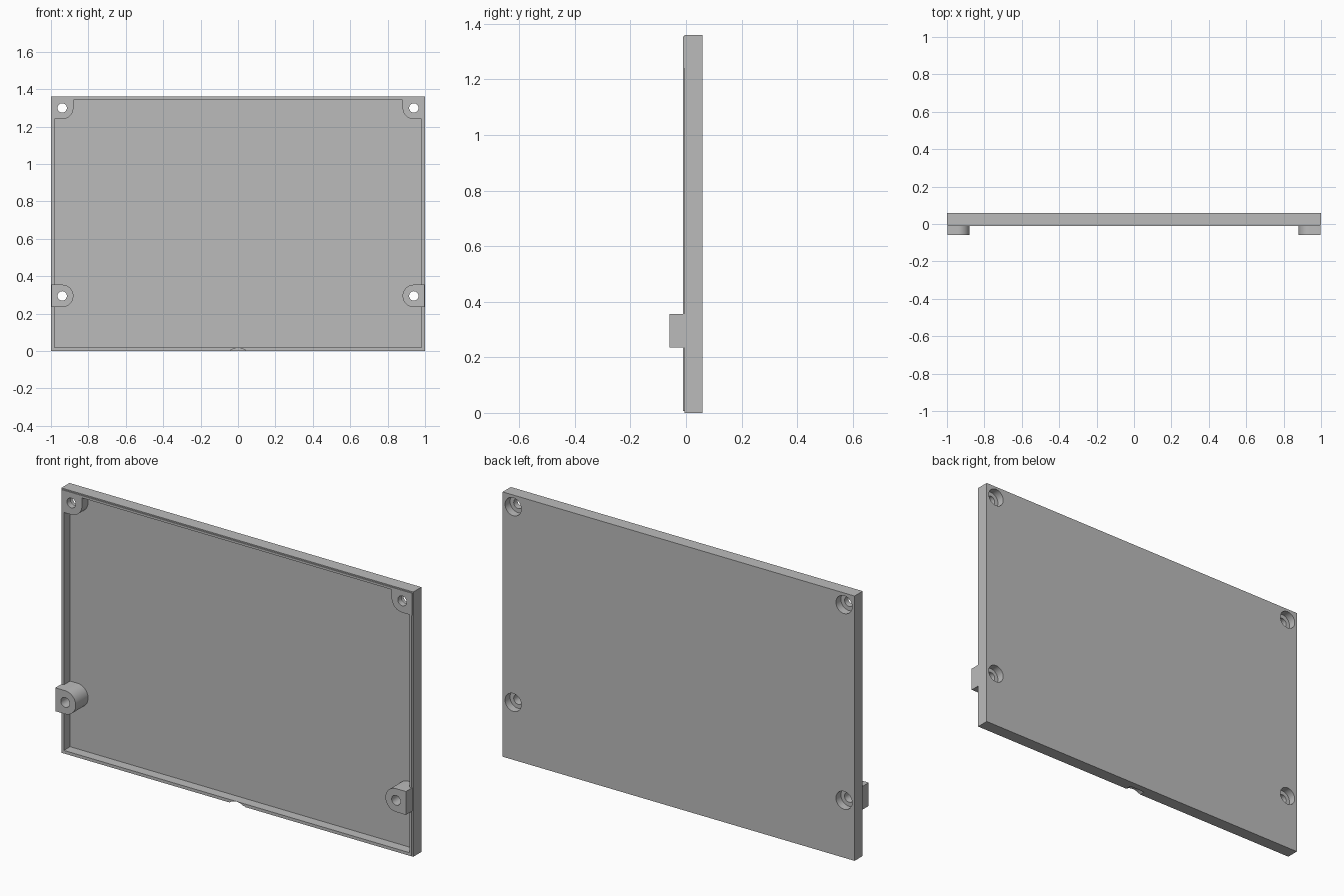
import bpy, bmesh, math

old = bpy.data.objects.get("Cube")
if old:
    bpy.data.objects.remove(old, do_unlink=True)

W, H = 1.0, 1.36            # half width, full height
FRONT, BACK, FLOOR = -0.01, 0.06, 0.04
WALL = 0.018
HOLE_X, LOW_Z, HIGH_Z, BOSS_R = 0.94, 0.295, 1.30, 0.06

grey = bpy.data.materials.new("plain_grey")
grey.use_nodes = True
colour = (0.5, 0.5, 0.5, 1)
grey.diffuse_color = colour
grey.node_tree.nodes["Principled BSDF"].inputs["Base Color"].default_value = colour


def prism(name, outline, y0, y1):
    """Extrude an x-z outline from y0 to y1."""
    bm = bmesh.new()
    face = bm.faces.new([bm.verts.new((x, y0, z)) for x, z in outline])
    new = bmesh.ops.extrude_face_region(bm, geom=[face])["geom"]
    bmesh.ops.translate(bm, vec=(0, y1 - y0, 0),
                        verts=[v for v in new if isinstance(v, bmesh.types.BMVert)])
    bmesh.ops.recalc_face_normals(bm, faces=bm.faces)
    mesh = bpy.data.meshes.new(name)
    bm.to_mesh(mesh)
    bm.free()
    mesh.materials.append(grey)
    obj = bpy.data.objects.new(name, mesh)
    bpy.context.collection.objects.link(obj)
    return obj


def rect(x0, x1, z0, z1):
    return [(x0, z0), (x1, z0), (x1, z1), (x0, z1)]


def arc(cx, cz, r, a0, a1, n):
    angles = [math.radians(a0 + (a1 - a0) * i / n) for i in range(n + 1)]
    return [(cx + r * math.cos(a), cz + r * math.sin(a)) for a in angles]


def circle(cx, cz, r):
    return arc(cx, cz, r, 0, 360, 40)[:-1]


def combine(target, tool, operation):
    bpy.context.view_layer.objects.active = target
    mod = target.modifiers.new(operation, 'BOOLEAN')
    mod.operation, mod.solver, mod.object = operation, 'EXACT', tool
    bpy.ops.object.modifier_apply(modifier=mod.name)
    bpy.data.objects.remove(tool, do_unlink=True)


# Shallow tray with a fine stepped lip around the open side
tray = prism("cover_panel", rect(-W, W, 0, H), FRONT + 0.004, BACK)
lip = 0.006
combine(tray, prism("lip", rect(-W + lip, W - lip, lip, H - lip), FRONT, BACK - 0.02), 'UNION')
combine(tray, prism("recess", rect(-W + WALL, W - WALL, WALL, H - WALL), -0.1, FLOOR), 'DIFFERENCE')

# Screw bosses: rounded corner pads above, tall D-shaped posts below
edge = W - 0.004
for s in (-1, 1):
    corner = [(edge, H - lip), (edge, HIGH_Z - BOSS_R)]
    corner += arc(HOLE_X, HIGH_Z, BOSS_R, 270, 180, 12) + [(HOLE_X - BOSS_R, H - lip)]
    post = [(edge, LOW_Z + BOSS_R)] + arc(HOLE_X, LOW_Z, BOSS_R, 90, 270, 24)
    post += [(edge, LOW_Z - BOSS_R)]
    for name, shape, front in (("pad", corner, FRONT), ("post", post, -0.06)):
        combine(tray, prism(name, [(s * x, z) for x, z in shape], front, FLOOR + 0.01), 'UNION')

# Screw holes with counterbores at the back
for s in (-1, 1):
    for z, depth in ((LOW_Z, 0.02), (HIGH_Z, 0.02)):
        combine(tray, prism("hole", circle(s * HOLE_X, z, 0.025), -0.2, 0.2), 'DIFFERENCE')
        combine(tray, prism("counterbore", circle(s * HOLE_X, z, 0.046), depth, 0.2), 'DIFFERENCE')

# Shallow arched finger notch in the bottom wall
combine(tray, prism("notch", circle(0, -0.05, 0.067), -0.1, 0.025), 'DIFFERENCE')

bpy.ops.object.select_all(action='DESELECT')
tray.select_set(True)
bpy.context.view_layer.objects.active = tray
bpy.ops.object.shade_smooth_by_angle(angle=math.radians(30))
